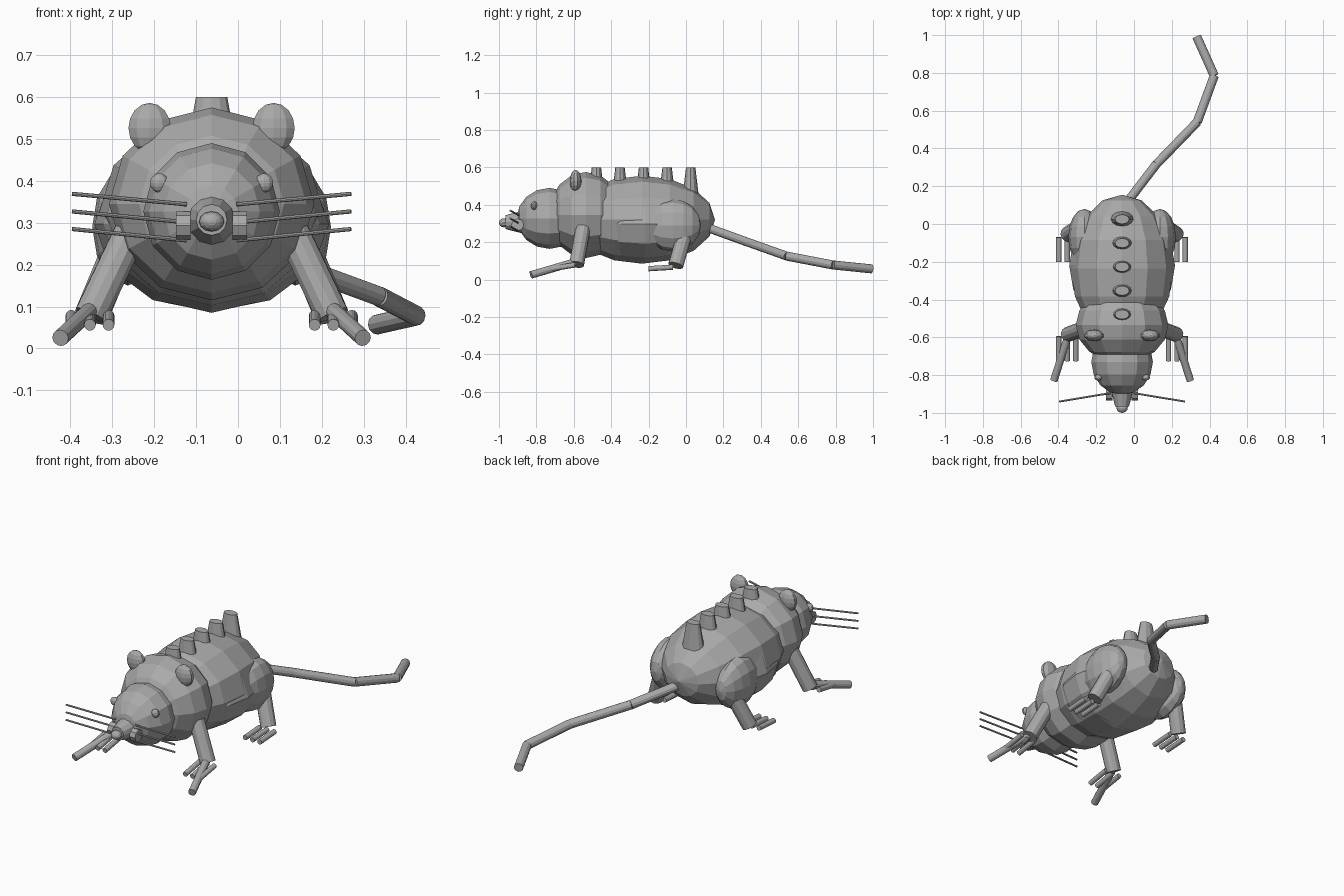
import bpy
import bmesh
from math import pi
from mathutils import Matrix, Vector

cube = bpy.data.objects.get("Cube")
if cube:
    bpy.data.objects.remove(cube, do_unlink=True)

CX = -0.063  # the animal's own centre line

grey = bpy.data.materials.new("plain_grey")
grey.use_nodes = True
grey.diffuse_color = (0.4, 0.4, 0.4, 1)
grey.node_tree.nodes["Principled BSDF"].inputs["Base Color"].default_value = (0.4, 0.4, 0.4, 1)


def finish(name, bm):
    mesh = bpy.data.meshes.new(name)
    bm.to_mesh(mesh)
    bm.free()
    mesh.materials.append(grey)
    obj = bpy.data.objects.new(name, mesh)
    bpy.context.collection.objects.link(obj)
    return obj


def ellipsoid(name, centre, radii, segments=12, rings=8, pole_y=True):
    """Faceted ellipsoid, its poles along y or z; x is measured from CX."""
    bm = bmesh.new()
    bmesh.ops.create_uvsphere(bm, u_segments=segments, v_segments=rings, radius=1)
    turn = Matrix.Rotation(pi / 2, 4, 'X') if pole_y else Matrix()
    place = Matrix.Translation(Vector(centre) + Vector((CX, 0, 0)))
    bm.transform(place @ Matrix.Diagonal((*radii, 1)) @ turn)
    return finish(name, bm)


def rod(name, start, end, r1, r2=None, segments=12, stretch_x=1):
    """Capped cylinder or cone between two points; x is measured from CX."""
    a, b = Vector(start), Vector(end)
    bm = bmesh.new()
    bmesh.ops.create_cone(bm, cap_ends=True, segments=segments, radius1=r1,
                          radius2=r1 if r2 is None else r2, depth=(b - a).length)
    turn = (b - a).to_track_quat('Z', 'Y').to_matrix().to_4x4()
    place = Matrix.Translation((a + b) / 2 + Vector((CX, 0, 0)))
    bm.transform(place @ Matrix.Diagonal((stretch_x, 1, 1, 1)) @ turn)
    return finish(name, bm)


# Trunk and head
ellipsoid("body", (0, -0.235, 0.32), (0.27, 0.39, 0.235))
ellipsoid("belly", (0, -0.22, 0.297), (0.28, 0.33, 0.21))
ellipsoid("chest", (0, -0.535, 0.345), (0.245, 0.2, 0.23))
ellipsoid("head", (0, -0.73, 0.327), (0.163, 0.175, 0.163))
rod("snout", (0, -0.83, 0.307), (0, -0.965, 0.307), 0.072, 0.037)
ellipsoid("nose", (0, -0.973, 0.303), (0.03, 0.027, 0.024))

# Row of blunt spines along the back
for i in range(5):
    y = 0.025 - 0.126 * i
    rod(f"spine_{i + 1}", (0, y, 0.45), (0, y, 0.6), 0.043, 0.025, stretch_x=1.5)

# Paired parts
for side, s in (("left", 1), ("right", -1)):
    ellipsoid(f"{side}_ear", (s * 0.148, -0.59, 0.526), (0.053, 0.031, 0.06), 10, 8, False)
    ellipsoid(f"{side}_eye", (s * 0.125, -0.812, 0.395), (0.023, 0.017, 0.023), 10, 8, False)
    rod(f"{side}_whisker_pad", (s * 0.05, -0.9, 0.293), (s * 0.085, -0.9, 0.293), 0.034, segments=8)
    for i in range(3):
        rod(f"{side}_whisker_{i + 1}", (s * 0.06, -0.895, 0.258 + 0.043 * i),
            (s * 0.333, -0.94, 0.285 + 0.042 * i), 0.005, segments=8)

    ellipsoid(f"{side}_thigh", (s * 0.2, -0.07, 0.29), (0.085, 0.15, 0.14))
    rod(f"{side}_hind_leg", (s * 0.215, -0.005, 0.25), (s * 0.288, -0.055, 0.075), 0.041)
    rod(f"{side}_front_leg", (s * 0.195, -0.55, 0.275), (s * 0.288, -0.585, 0.08), 0.04)
    for i in range(3):
        x = s * (0.246 + 0.0445 * i)
        rod(f"{side}_front_toe_{i + 1}", (x, -0.595, 0.078), (x, -0.725, 0.056), 0.014)
        rod(f"{side}_hind_toe_{i + 1}", (x, -0.07, 0.066), (x, -0.2, 0.058), 0.014)
    rod(f"{side}_long_toe", (s * 0.285, -0.59, 0.095), (s * 0.361, -0.828, 0.025), 0.02)

# Jointed tail
path = [(0.0, 0.08, 0.29), (0.18, 0.315, 0.205), (0.398, 0.54, 0.125),
        (0.488, 0.785, 0.078), (0.395, 0.992, 0.057)]
for i, (a, b) in enumerate(zip(path, path[1:])):
    rod(f"tail_{i + 1}", a, b, 0.024)
